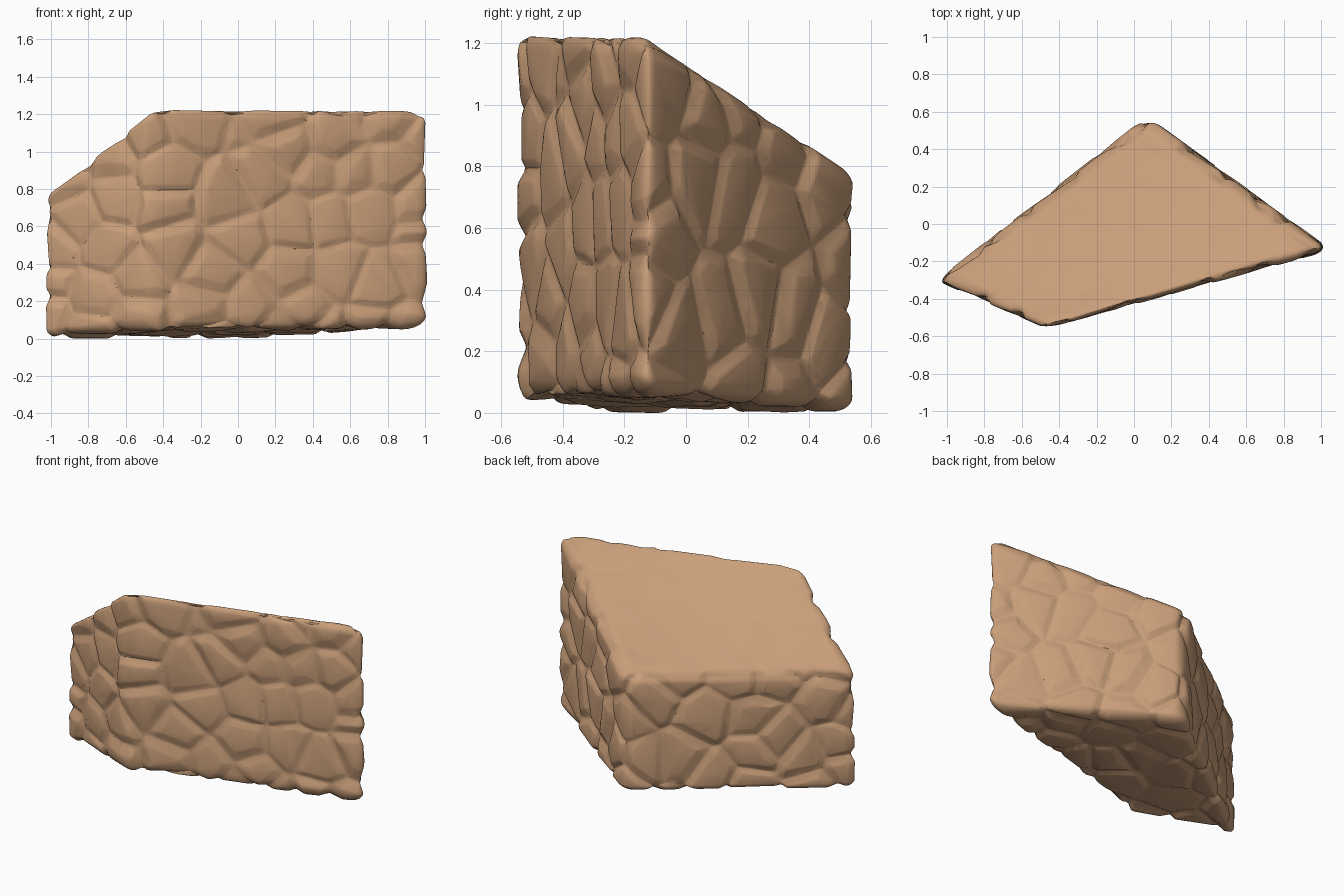
import bpy, bmesh, math, random
from mathutils import Vector, kdtree

random.seed(11)
cube = bpy.data.objects.get("Cube")
if cube:
    bpy.data.objects.remove(cube, do_unlink=True)

# Corners of the block: x, y, bottom z, top z
NEAR_L = (-0.47, -0.56, 0.05, 1.255)
NEAR_R = (1.06, -0.14, 0.06, 1.25)
FAR_R = (0.07, 0.578, 0.0, 0.785)
FAR_L = (-1.06, -0.302, 0.0, 0.77)
ROUND = 0.14         # corner rounding in block coordinates
GROOVE = 0.03        # depth of the joints between stones


def block_point(p):
    """Blend the corners for a point of the unit cube."""
    u, v, w = ((c + 1) / 2 for c in p)
    weights = ((1 - u) * (1 - v), u * (1 - v), u * v, (1 - u) * v)
    x, y, low, high = (sum(k * c[i] for k, c in
                           zip(weights, (NEAR_L, NEAR_R, FAR_R, FAR_L)))
                       for i in range(4))
    return Vector((x, y, low + (high - low) * w))


def rounded(p):
    """Pull cube points in to a rounded box."""
    lim = 1 - ROUND
    core = Vector([max(-lim, min(lim, c)) for c in p])
    return core + (p - core).normalized() * ROUND


# Finely divided block with a smooth sloping top
bm = bmesh.new()
bmesh.ops.create_cube(bm, size=2)
bmesh.ops.subdivide_edges(bm, edges=bm.edges[:], cuts=105, use_grid_fill=True)
mask = {}
for v in bm.verts:
    rim = max(abs(v.co.x), abs(v.co.y))
    mask[v] = 1.0
    if v.co.z > 0.999:
        mask[v] = max(0.2, min(1.0, (rim - 0.86) / 0.14))
    v.co = block_point(rounded(v.co))
bm.normal_update()

# Scatter large and small stone centres over the surface
seeds = []
candidates = [v.co.copy() for v in bm.verts]
random.shuffle(candidates)
for co in candidates[:1500]:
    gap = random.uniform(0.16, 0.32)
    if all((co - s).length > gap for s in seeds):
        seeds.append(co)
tree = kdtree.KDTree(len(seeds))
for i, s in enumerate(seeds):
    tree.insert(s, i)
tree.balance()
stones = [dict(tilt=Vector([random.uniform(-0.07, 0.07) for _ in range(3)]),
               sink=random.uniform(0, 0.014),
               width=random.uniform(0.035, 0.08)) for _ in seeds]

# Carve chamfered grooves between the stones
shift = {}
for v in bm.verts:
    (a, i, da), (b, j, db) = tree.find_n(v.co, 2)
    edge = (db * db - da * da) / (2 * (a - b).length)
    st = stones[i]
    face = min(0.0, (v.co - a).dot(st["tilt"]) - st["sink"])
    chamfer = GROOVE * (edge / st["width"] - 1)
    shift[v] = min(face, chamfer)
for v in bm.verts:
    v.co += v.normal * shift[v] * mask[v]
for _ in range(2):
    bmesh.ops.smooth_vert(bm, verts=bm.verts[:], factor=0.5,
                          use_axis_x=True, use_axis_y=True, use_axis_z=True)

# Stand the block on the ground
ground = min(v.co.z for v in bm.verts)
bmesh.ops.translate(bm, verts=bm.verts[:], vec=(0, 0, -ground))

mesh = bpy.data.meshes.new("rock_block")
bm.to_mesh(mesh)
bm.free()
rock = bpy.data.objects.new("rock_block", mesh)
bpy.context.collection.objects.link(rock)

# Chiselled facets
facets = rock.modifiers.new("facets", "DECIMATE")
facets.ratio = 0.1
bpy.context.view_layer.objects.active = rock
rock.select_set(True)
bpy.ops.object.modifier_apply(modifier="facets")
bpy.ops.object.shade_smooth_by_angle(angle=math.radians(30))

# Sandstone colour
mat = bpy.data.materials.new("sandstone")
mat.use_nodes = True
colour = (0.58, 0.34, 0.19, 1)
mat.diffuse_color = colour
mat.node_tree.nodes["Principled BSDF"].inputs["Base Color"].default_value = colour
rock.data.materials.append(mat)
